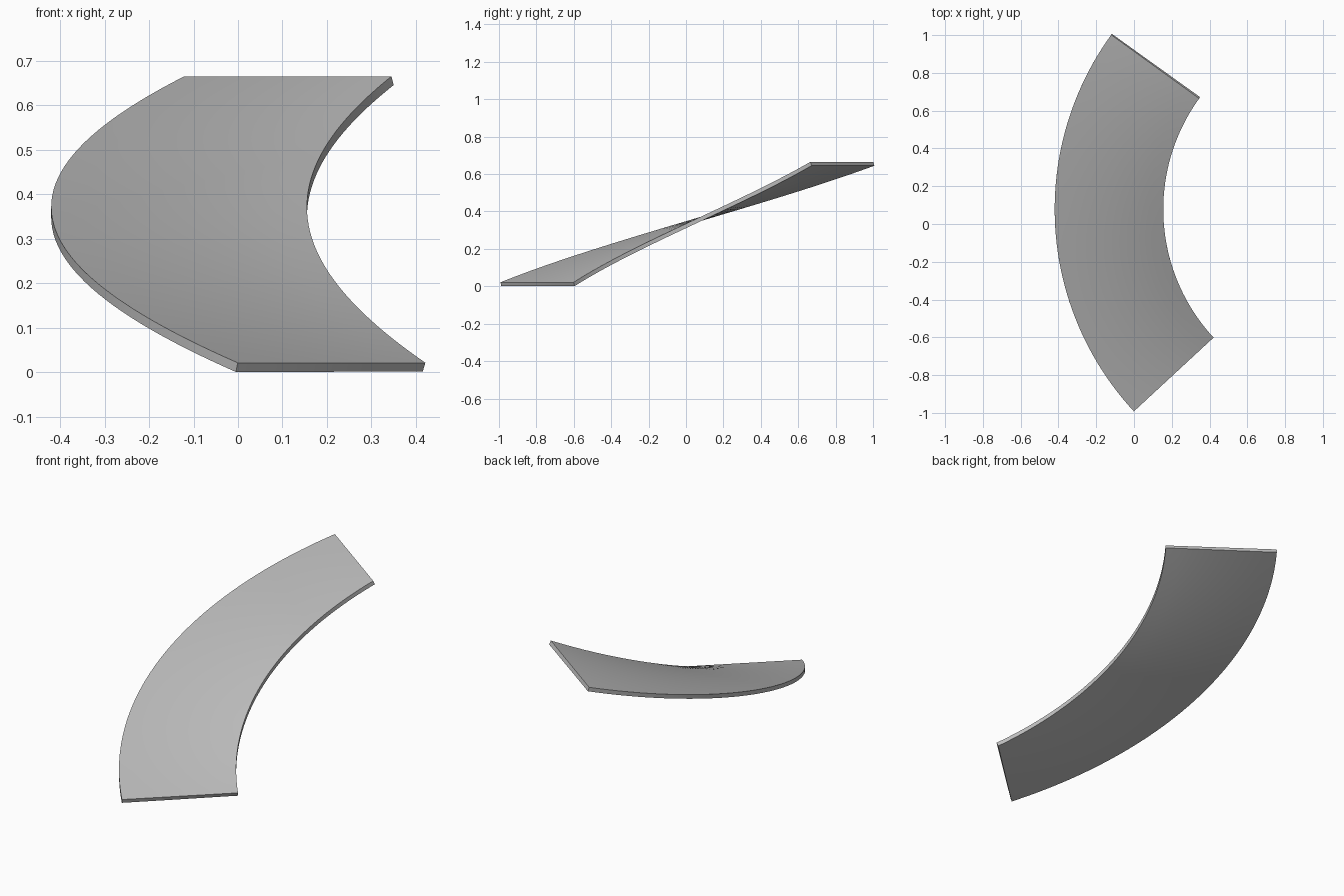
import bpy, bmesh
from math import cos, sin, radians
from mathutils import Vector

cube = bpy.data.objects.get("Cube")
if cube:
    bpy.data.objects.remove(cube, do_unlink=True)

# Spiral ramp dimensions
CENTRE = Vector((1.155, 0.078, 0))
INNER, OUTER = 1.0, 1.575
START, SWEEP = radians(222.8), radians(-78.7)
LOW, HIGH = 0.021, 0.665
THICKNESS = 0.0215
STEPS, LANES = 48, 8

# Starting edge of the ramp, running from the inner to the outer radius
bm = bmesh.new()
rung = []
for i in range(LANES + 1):
    r = INNER + (OUTER - INNER) * i / LANES
    rung.append(bm.verts.new(CENTRE + Vector((r * cos(START), r * sin(START), LOW))))
edges = [bm.edges.new(pair) for pair in zip(rung, rung[1:])]

# Sweep it round and upward into a helical surface
bmesh.ops.spin(bm, geom=rung + edges, cent=CENTRE, axis=(0, 0, 1), angle=SWEEP,
               dvec=(0, 0, (HIGH - LOW) / STEPS), steps=STEPS)
bm.normal_update()
down = [f for f in bm.faces if f.normal.z < 0]
bmesh.ops.reverse_faces(bm, faces=down)
# Make sure the sweep turned the intended way
mesh = bpy.data.meshes.new("spiral_ramp")
bm.to_mesh(mesh)
bm.free()
ramp = bpy.data.objects.new("spiral_ramp", mesh)
bpy.context.collection.objects.link(ramp)

# Plain grey material
grey = bpy.data.materials.new("grey")
grey.use_nodes = True
colour = (0.5, 0.5, 0.5, 1)
grey.diffuse_color = colour
grey.node_tree.nodes["Principled BSDF"].inputs["Base Color"].default_value = colour
mesh.materials.append(grey)

# Slab thickness below the walking surface
solid = ramp.modifiers.new("slab", 'SOLIDIFY')
solid.thickness = THICKNESS
solid.offset = -1

# Smooth surfaces with crisp rims
bpy.ops.object.select_all(action='DESELECT')
ramp.select_set(True)
bpy.context.view_layer.objects.active = ramp
bpy.ops.object.modifier_apply(modifier=solid.name)
bpy.ops.object.shade_smooth_by_angle(angle=radians(30))
